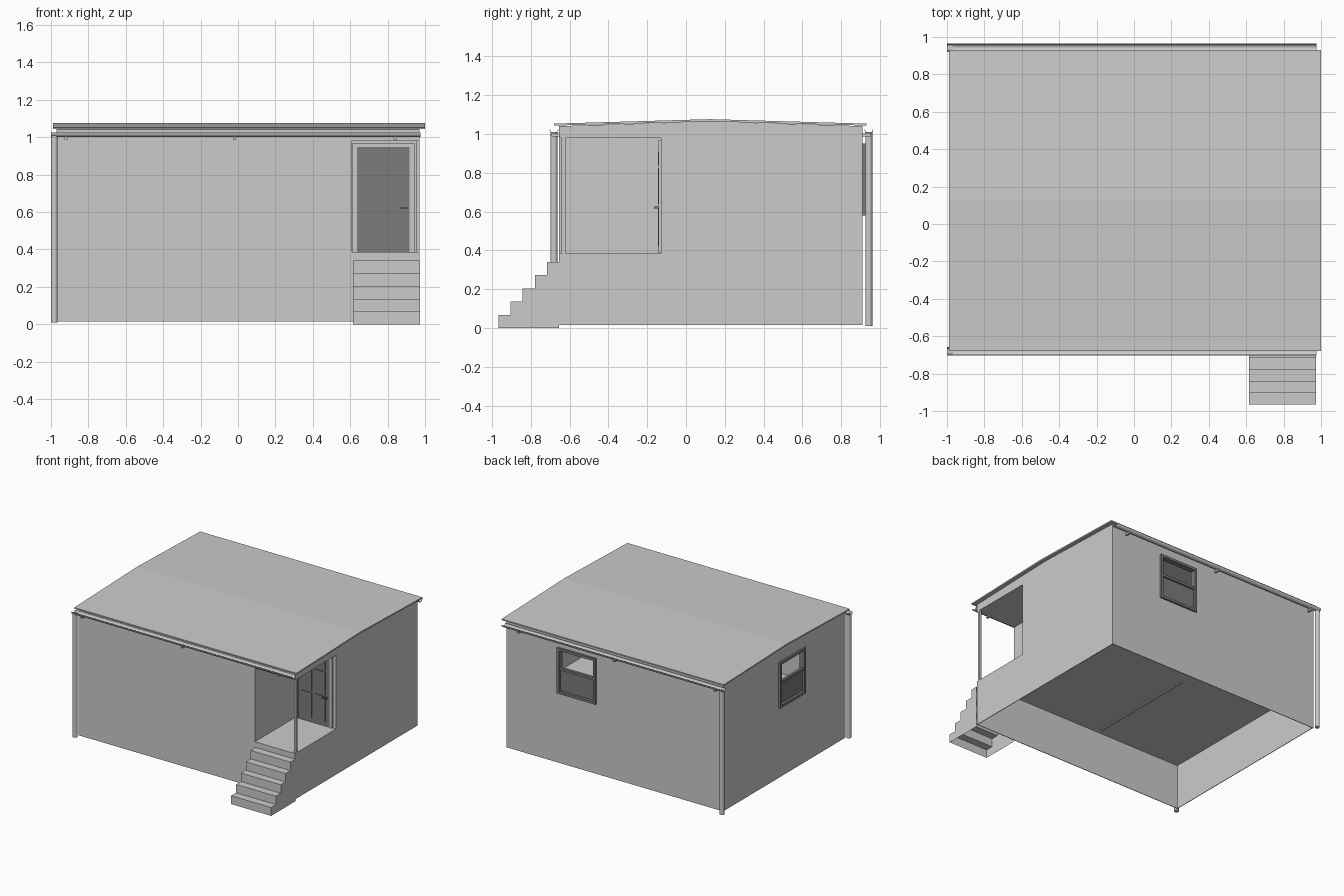
import bpy, bmesh, math
from mathutils import Matrix

if "Cube" in bpy.data.objects:
    bpy.data.objects.remove(bpy.data.objects["Cube"])

dark = bpy.data.materials.new("dark_grey")
dark.diffuse_color = (0.2, 0.2, 0.2, 1)
dark.use_nodes = True
dark.node_tree.nodes["Principled BSDF"].inputs["Base Color"].default_value = dark.diffuse_color


def finish(bm, name, mat=None):
    bmesh.ops.recalc_face_normals(bm, faces=bm.faces)
    me = bpy.data.meshes.new(name)
    bm.to_mesh(me)
    bm.free()
    ob = bpy.data.objects.new(name, me)
    bpy.context.collection.objects.link(ob)
    if mat:
        me.materials.append(mat)
    return ob


def add_box(bm, x0, x1, y0, y1, z0, z1):
    m = Matrix.Translation(((x0 + x1) / 2, (y0 + y1) / 2, (z0 + z1) / 2))
    m = m @ Matrix.Diagonal((x1 - x0, y1 - y0, z1 - z0, 1))
    bmesh.ops.create_cube(bm, size=1, matrix=m)


def boxes(name, items, mat=None):
    bm = bmesh.new()
    for b in items:
        add_box(bm, *b)
    return finish(bm, name, mat)


def extrude_x(name, pts, x0, x1):
    """Extrude a closed (y, z) profile along x."""
    bm = bmesh.new()
    f = bm.faces.new([bm.verts.new((x0, y, z)) for y, z in pts])
    r = bmesh.ops.extrude_face_region(bm, geom=[f])
    for v in r["geom"]:
        if isinstance(v, bmesh.types.BMVert):
            v.co.x = x1
    return finish(bm, name)


# House shell with a low gable, hollowed out
walls = extrude_x("walls", [(-.655, .015), (.91, .015), (.91, 1.04),
                            (.125, 1.065), (-.655, 1.04)], -.97, .97)
cuts = {
    "underfloor": (-.965, .965, -.65, .905, -.2, .38),
    "room_main": (-.95, .59, -.635, .89, .39, 1.02),
    "room_rear": (.5, .951, -.11, .889, .391, 1.021),
    "porch": (.61, 1.2, -.9, -.13, .385, .98),
    "rear_opening": (.18, .495, .8, 1.1, .595, .935),
    "side_opening": (-1.2, -.9, -.115, .185, .595, .935),
}
for n, b in cuts.items():
    c = boxes("cutter_" + n, [b])
    c.hide_render = True
    c.hide_viewport = True
    m = walls.modifiers.new(n, 'BOOLEAN')
    m.operation, m.object, m.solver = 'DIFFERENCE', c, 'EXACT'
bpy.context.view_layer.update()
bm = bmesh.new()
bm.from_object(walls, bpy.context.evaluated_depsgraph_get())
walls.modifiers.clear()
bm.to_mesh(walls.data)
bm.free()
for o in [o for o in bpy.data.objects if o.name.startswith("cutter_")]:
    bpy.data.objects.remove(o)

# Roof slab
extrude_x("roof", [(-.68, 1.043), (.125, 1.064), (.93, 1.043),
                   (.93, 1.053), (.125, 1.076), (-.68, 1.053)], -.99, 1.0)

# Beam under the floor
boxes("floor_beam", [(-.2, -.18, -.6, .32, .372, .385)])

# Porch post
boxes("porch_post", [(.952, .97, -.642, -.622, .385, .985)])

# Stairs: an open-bottomed shell
ys = [-.965 + .062 * i for i in range(6)]
bm = bmesh.new()
line = [(ys[0], 0)]
for i in range(5):
    line += [(ys[i], .068 * (i + 1)), (ys[i + 1], .068 * (i + 1))]
L, R = [[bm.verts.new((x, y, z)) for y, z in line] for x in (.615, .972)]
for i in range(len(line) - 1):
    bm.faces.new((L[i], R[i], R[i + 1], L[i + 1]))
for side, x in ((L, .615), (R, .972)):
    bm.faces.new(side + [bm.verts.new((x, ys[5], 0))])
finish(bm, "stairs")


# Sash windows: built facing +y, then placed
def window(name, w, matrix):
    h, z0, z1, t = w / 2, .58, .95, .02
    zm = .77
    ob = boxes(name, [
        (-h, -h + t, -.03, .015, z0, z1), (h - t, h, -.03, .015, z0, z1),
        (-h + t, h - t, -.03, .015, z0, z0 + t),
        (-h + t, h - t, -.03, .015, z1 - t, z1),
        (-h + t, h - t, -.015, .008, zm, zm + t),
        (-h + t, h - t, -.012, -.006, z0 + t, zm)], dark)
    ob.data.transform(matrix)


window("rear_window", .345, Matrix.Translation((.3375, .91, 0)))
window("side_window", .33, Matrix.Translation((-.97, .035, 0))
       @ Matrix.Rotation(math.pi / 2, 4, 'Z'))

# Front door with raised panels and a handle
panels = [(.67, .88, .84, .91)]
for x0, x1 in ((.67, .76), (.79, .88)):
    panels += [(x0, x1, .64, .825), (x0, x1, .42, .625)]
boxes("front_door", [(.637, .918, -.138, -.125, .386, .948)]
      + [(x0, x1, -.144, -.136, z0, z1) for x0, x1, z0, z1 in panels], dark)
boxes("door_handle", [(.895, .903, -.16, -.136, .617, .625),
                      (.865, .905, -.166, -.158, .617, .625)], dark)
boxes("door_trim", [(.612, .637, -.142, -.128, .386, .97),
                    (.918, .943, -.142, -.128, .386, .97),
                    (.637, .918, -.142, -.128, .948, .97)])


# Half-round gutters, brackets and downpipes, front and back
def drainage(side, yc):
    r, t, n = .023, .003, 10
    arc = [math.pi * (1 + i / n) for i in range(n + 1)]
    pts = [(yc + r * math.cos(a), 1.024 + r * math.sin(a)) for a in arc]
    pts += [(yc + (r - t) * math.cos(a), 1.024 + (r - t) * math.sin(a))
            for a in reversed(arc)]
    g = extrude_x(side + "_gutter", pts, -1.0, .975)
    bm = bmesh.new()
    bmesh.ops.create_cone(bm, cap_ends=True, segments=16, radius1=.018,
                          radius2=.018, depth=1.0,
                          matrix=Matrix.Translation((-.982, yc, .51)))
    p = finish(bm, side + "_downpipe")
    for o in (g, p):
        bpy.ops.object.select_all(action='DESELECT')
        o.select_set(True)
        bpy.context.view_layer.objects.active = o
        bpy.ops.object.shade_smooth_by_angle()
    s = 1 if side == "front" else -1
    wall = -.655 if s == 1 else .91
    boxes(side + "_brackets", [
        (x - .008, x + .008, min(yc - s * .012, wall), max(yc - s * .012, wall),
         .988, 1.003) for x in (-.92, -.02, .84)])


drainage("front", -.68)
drainage("back", .942)
